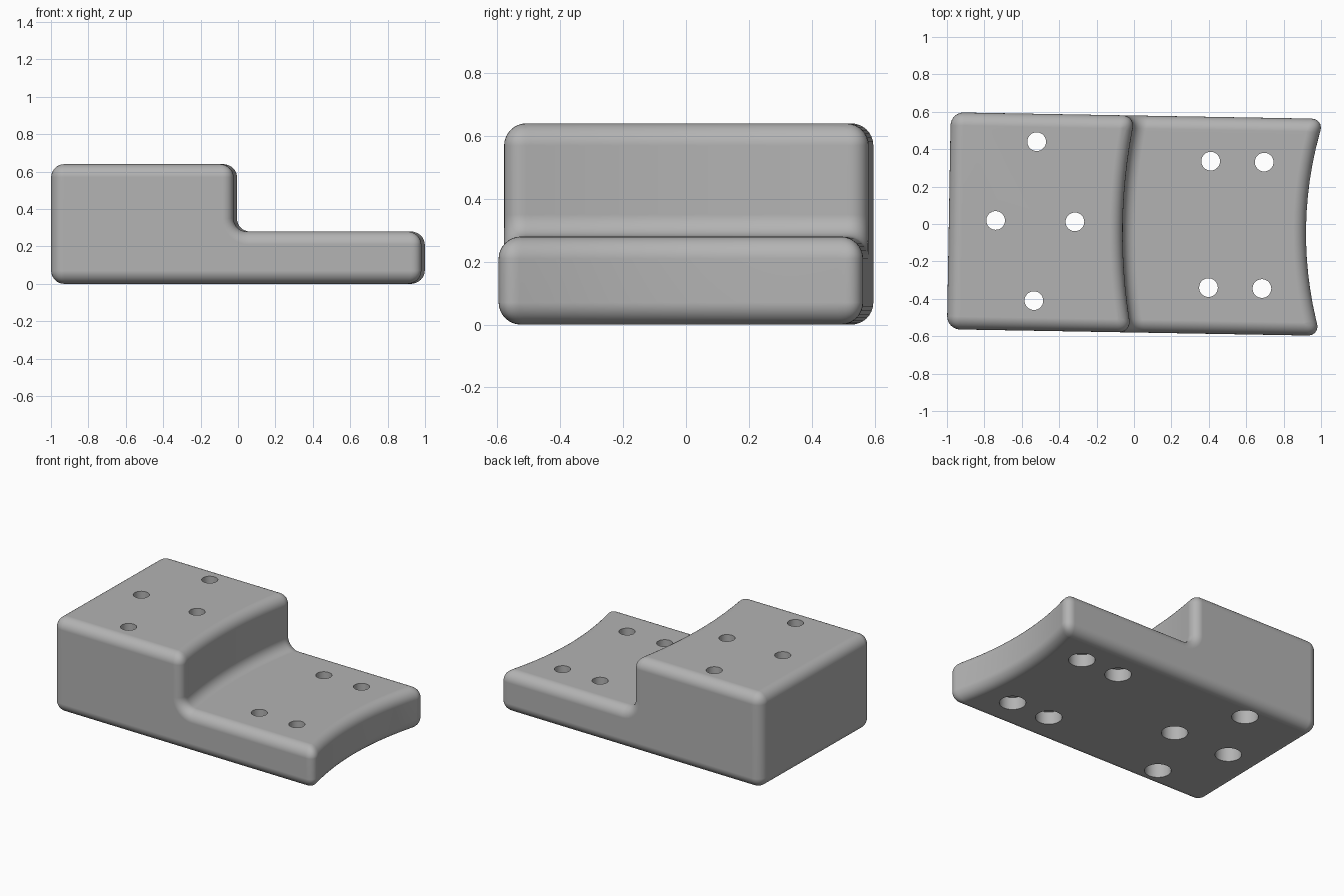
import bpy, bmesh, math

if "Cube" in bpy.data.objects:
    bpy.data.objects.remove(bpy.data.objects["Cube"], do_unlink=True)

HALF_LEN, HALF_WID = 0.99, 0.58
LOW, HIGH = 0.28, 0.64
ROUND = 0.07
ARC_X = 2.92             # shared centre of both concave arcs
TILT = math.radians(-1)  # slight turn of the whole part

gray = bpy.data.materials.new("plain_gray")
gray.use_nodes = True
gray.diffuse_color = (0.45, 0.45, 0.45, 1)
gray.node_tree.nodes["Principled BSDF"].inputs["Base Color"].default_value = gray.diffuse_color


def make_object(name, bm):
    bmesh.ops.recalc_face_normals(bm, faces=bm.faces)
    mesh = bpy.data.meshes.new(name)
    bm.to_mesh(mesh)
    bm.free()
    obj = bpy.data.objects.new(name, mesh)
    bpy.context.collection.objects.link(obj)
    obj.rotation_euler.z = TILT
    return obj


def arc(radius, y):
    return ARC_X - math.sqrt(radius * radius - y * y)


def round_edges(bm, edges):
    bmesh.ops.bevel(bm, geom=edges, offset=ROUND, offset_type='OFFSET',
                    segments=8, profile=0.5, affect='EDGES', clamp_overlap=False)


# Stepped body: the side profile swept across the width, following both arcs
bm = bmesh.new()
stations = 14
rings = []
for i in range(stations + 1):
    y = HALF_WID * (2 * i / stations - 1)
    end, step = arc(2.0, y), arc(2.98, y)
    profile = [(-HALF_LEN, 0), (end, 0), (end, LOW), (step, LOW), (step, HIGH), (-HALF_LEN, HIGH)]
    rings.append([bm.verts.new((x, y, z)) for x, z in profile])
for a, b in zip(rings, rings[1:]):
    for k in range(len(a)):
        n = (k + 1) % len(a)
        bm.faces.new((a[k], a[n], b[n], b[k]))
bm.faces.new(rings[0])
bm.faces.new(rings[-1])
bmesh.ops.recalc_face_normals(bm, faces=bm.faces)

# Fillet the inner corner first, then round every outer edge
inner = [bm.edges.get((a[3], b[3])) for a, b in zip(rings, rings[1:])]
round_edges(bm, inner)
bm.normal_update()
round_edges(bm, [e for e in bm.edges if e.calc_face_angle(0) > math.radians(30)])
# Merge the flat strips
bmesh.ops.dissolve_limit(bm, angle_limit=math.radians(0.05), verts=bm.verts, edges=bm.edges)
body = make_object("stepped_block", bm)

# Counterbored screw holes, narrow at the top and wide underneath
holes = [(-0.528 + dx, 0.006 + dy, HIGH) for dx, dy in ((0.212, 0), (-0.212, 0), (0, 0.425), (0, -0.425))]
holes += [(0.547 + sx * 0.143, 0.005 + sy * 0.338, LOW) for sx in (-1, 1) for sy in (-1, 1)]
bm = bmesh.new()
sides = 32
for hx, hy, top in holes:
    seat = top - 0.195
    loops = []
    for r, z in ((0.082, -0.1), (0.082, seat), (0.05, seat), (0.05, top + 0.1)):
        loops.append([bm.verts.new((hx + r * math.cos(2 * math.pi * k / sides),
                                    hy + r * math.sin(2 * math.pi * k / sides), z))
                      for k in range(sides)])
    for a, b in zip(loops, loops[1:]):
        for k in range(sides):
            n = (k + 1) % sides
            bm.faces.new((a[k], a[n], b[n], b[k]))
    bm.faces.new(loops[0])
    bm.faces.new(loops[-1])
cutter = make_object("hole_cutter", bm)
cutter.hide_render = True

cut = body.modifiers.new("holes", 'BOOLEAN')
cut.operation = 'DIFFERENCE'
cut.solver = 'EXACT'
cut.object = cutter
bpy.ops.object.select_all(action='DESELECT')
body.select_set(True)
bpy.context.view_layer.objects.active = body
bpy.ops.object.modifier_apply(modifier=cut.name)
bpy.data.objects.remove(cutter, do_unlink=True)

# Finish: one colour, smooth rounds with flat faces
body.data.materials.clear()
body.data.materials.append(gray)
for p in body.data.polygons:
    p.material_index = 0
bpy.ops.object.shade_smooth_by_angle(angle=math.radians(30))
weighted = body.modifiers.new("weighted_normals", 'WEIGHTED_NORMAL')
weighted.keep_sharp = True
